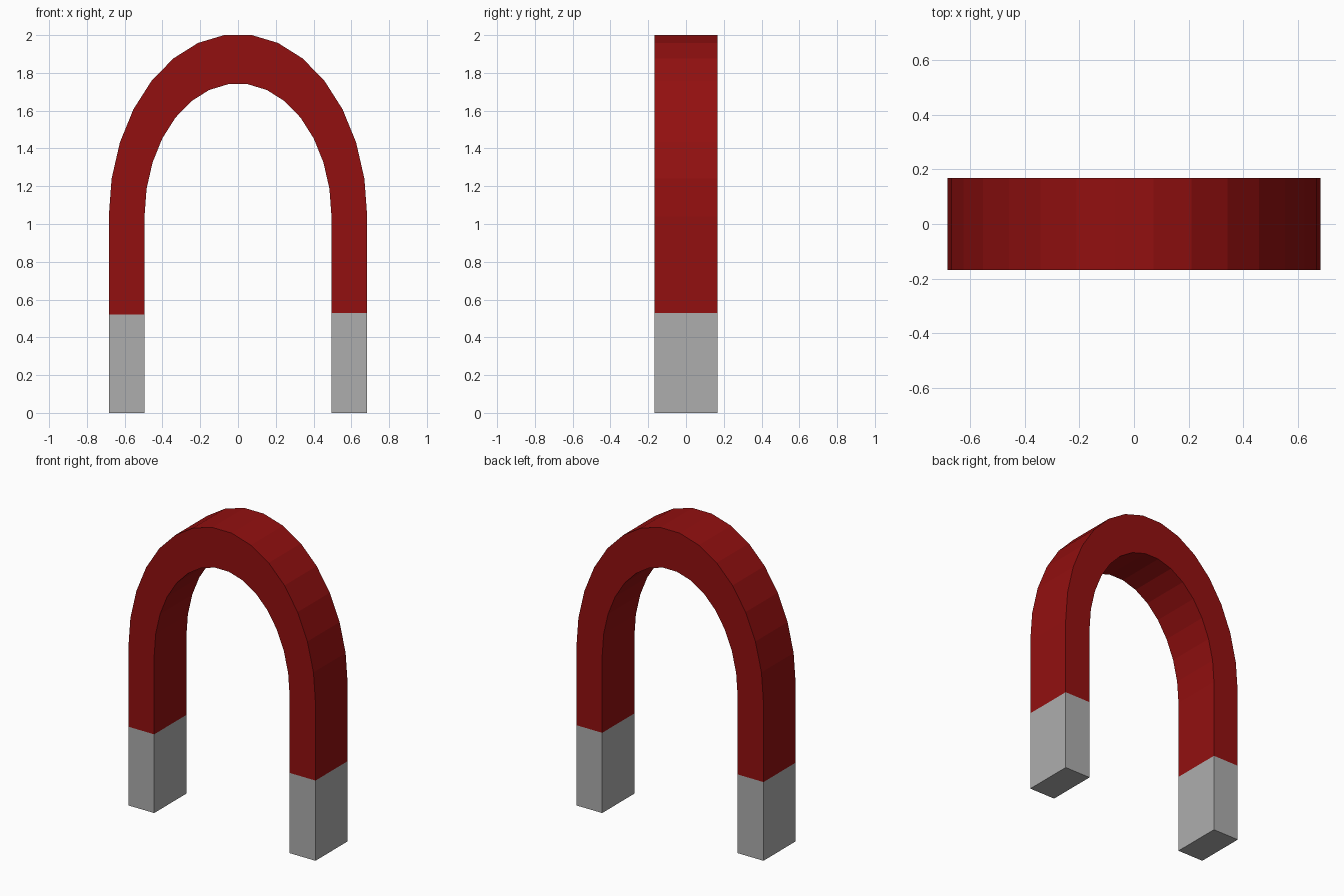
import bpy, bmesh, math

if "Cube" in bpy.data.objects:
    bpy.data.objects.remove(bpy.data.objects["Cube"])

HALF_DEPTH = 0.168
OUTER_X, INNER_X = 0.684, 0.495      # leg faces
ARCH_Z = 1.04                        # where the arch springs from the legs
OUTER_RISE, INNER_RISE = 0.966, 0.704
SEGMENTS = 15
TIP_LEFT, TIP_RIGHT = 0.52, 0.53     # top of the bare metal tips


def material(name, rgb):
    mat = bpy.data.materials.new(name)
    mat.diffuse_color = (*rgb, 1.0)
    mat.use_nodes = True
    mat.node_tree.nodes["Principled BSDF"].inputs["Base Color"].default_value = mat.diffuse_color
    return mat


# Path of (outer point, inner point) pairs: right leg, arch, left leg
def leg(side, z):
    return ((side * OUTER_X, z), (side * INNER_X, z))


sections = [leg(1, 0.0), leg(1, TIP_RIGHT)]
for i in range(SEGMENTS + 1):
    a = math.pi * i / SEGMENTS
    c, s = math.cos(a), math.sin(a)
    sections.append(((OUTER_X * c, ARCH_Z + OUTER_RISE * s),
                     (INNER_X * c, ARCH_Z + INNER_RISE * s)))
sections += [leg(-1, TIP_LEFT), leg(-1, 0.0)]

# Rectangular cross-section swept along the path
bm = bmesh.new()
rings = []
for (ox, oz), (ix, iz) in sections:
    rings.append([bm.verts.new(p) for p in (
        (ox, -HALF_DEPTH, oz), (ox, HALF_DEPTH, oz),
        (ix, HALF_DEPTH, iz), (ix, -HALF_DEPTH, iz))])
for r0, r1 in zip(rings, rings[1:]):
    for k in range(4):
        n = (k + 1) % 4
        bm.faces.new((r0[k], r0[n], r1[n], r1[k]))
bm.faces.new(rings[0])
bm.faces.new(rings[-1])
bmesh.ops.recalc_face_normals(bm, faces=bm.faces)

# Pole tips are grey, everything above them is red
for f in bm.faces:
    f.material_index = 1 if max(v.co.z for v in f.verts) < TIP_RIGHT + 0.01 else 0

mesh = bpy.data.meshes.new("horseshoe_magnet")
bm.to_mesh(mesh)
bm.free()
mesh.materials.append(material("red paint", (0.29, 0.005, 0.005)))
mesh.materials.append(material("bare grey metal", (0.42, 0.42, 0.42)))
magnet = bpy.data.objects.new("horseshoe_magnet", mesh)
bpy.context.collection.objects.link(magnet)
